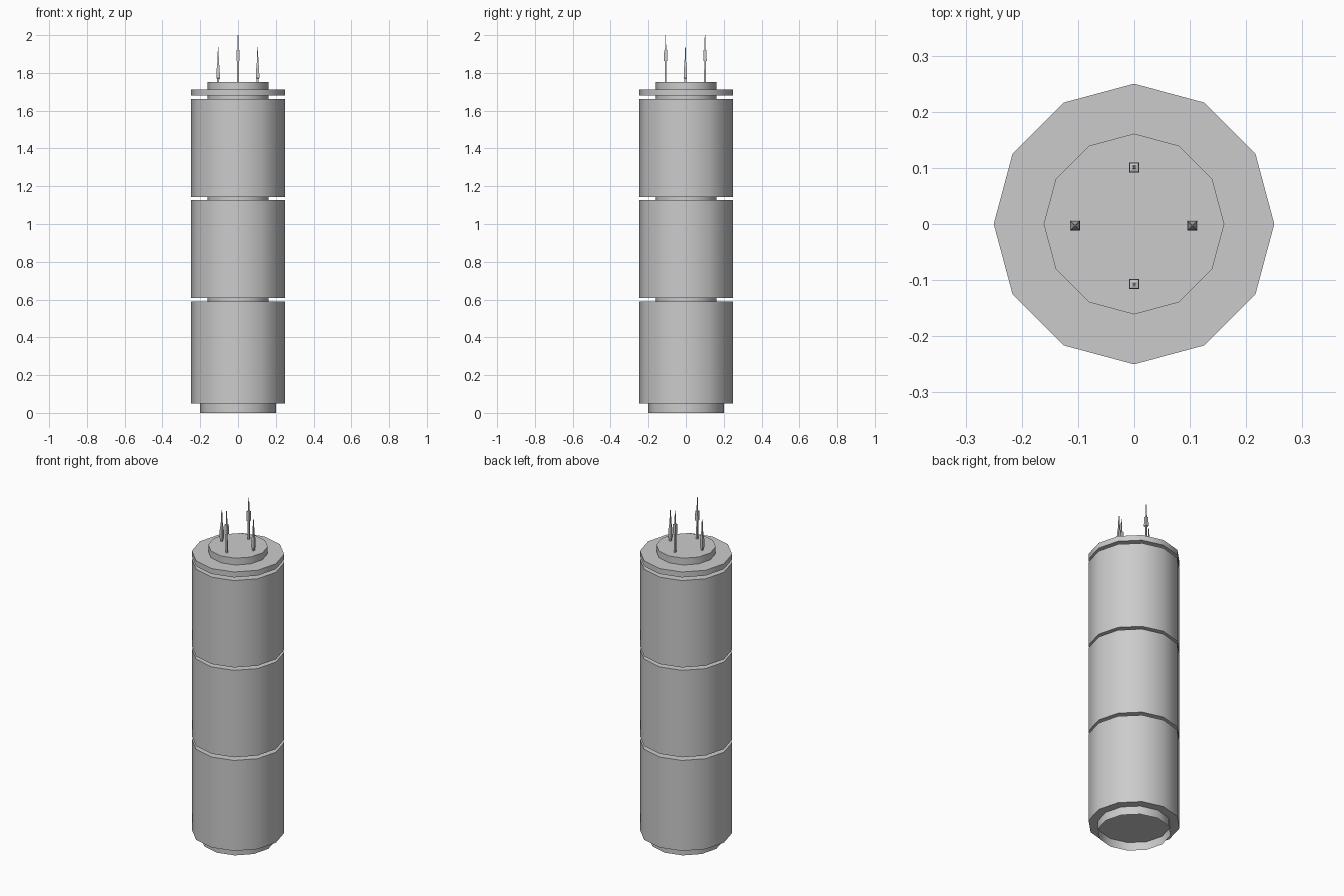
import bpy, bmesh, math

if "Cube" in bpy.data.objects:
    bpy.data.objects.remove(bpy.data.objects["Cube"])


def lathe(name, profile, sides, x=0, y=0, turn=0, cap_bottom=True, smooth=True):
    """Stack of regular rings from (radius, z) pairs, joined by side faces."""
    bm = bmesh.new()
    rings = []
    for r, z in profile:
        rings.append([bm.verts.new((x + r * math.cos(turn + math.tau * i / sides),
                                    y + r * math.sin(turn + math.tau * i / sides), z))
                      for i in range(sides)])
    for a, b in zip(rings, rings[1:]):
        for i in range(sides):
            j = (i + 1) % sides
            bm.faces.new((a[i], a[j], b[j], b[i]))
    if cap_bottom:
        bm.faces.new(rings[0][::-1])
    bm.faces.new(rings[-1])
    me = bpy.data.meshes.new(name)
    bm.to_mesh(me)
    bm.free()
    ob = bpy.data.objects.new(name, me)
    bpy.context.collection.objects.link(ob)
    if smooth:
        bpy.ops.object.select_all(action='DESELECT')
        ob.select_set(True)
        bpy.context.view_layer.objects.active = ob
        bpy.ops.object.shade_smooth_by_angle(angle=math.radians(40))
    return ob


# Open foot ring: hollow underneath, closed by the lowest drum
foot = lathe("foot_ring", [(0.2, 0), (0.2, 0.052)], 12, cap_bottom=False)
bm = bmesh.new()
bm.from_mesh(foot.data)
bmesh.ops.delete(bm, geom=[f for f in bm.faces if len(f.verts) == 12], context='FACES_ONLY')
bm.to_mesh(foot.data)
bm.free()

# Core seen in the gaps and as the top cap
lathe("core", [(0.161, 0.3), (0.161, 1.753)], 12)

# Three stacked drums
for i, (z0, z1) in enumerate([(0.05, 0.589), (0.608, 1.126), (1.143, 1.661)]):
    lathe(f"drum_{i + 1}", [(0.25, z0), (0.25, z1)], 12)

# Thin flange under the cap
lathe("top_flange", [(0.25, 1.68), (0.25, 1.712)], 12)

# Square-section antennas: tall front/back pair, short side pair
S = math.sqrt(2)
tall = [(0.005, 1.75), (0.004, 1.862), (0.009, 1.864), (0.008, 1.92),
        (0.003, 1.922), (0.0015, 2.0)]
short = [(0.005, 1.75), (0.006, 1.77), (0.009, 1.772), (0.008, 1.82),
         (0.004, 1.86), (0.0015, 1.936)]
for name, prof, x, y in [("front_antenna", tall, 0, -0.107), ("back_antenna", tall, 0, 0.101),
                         ("left_antenna", short, -0.105, -0.003),
                         ("right_antenna", short, 0.104, -0.003)]:
    lathe(name, [(r * S, z) for r, z in prof], 4, x, y, math.pi / 4, smooth=False)
